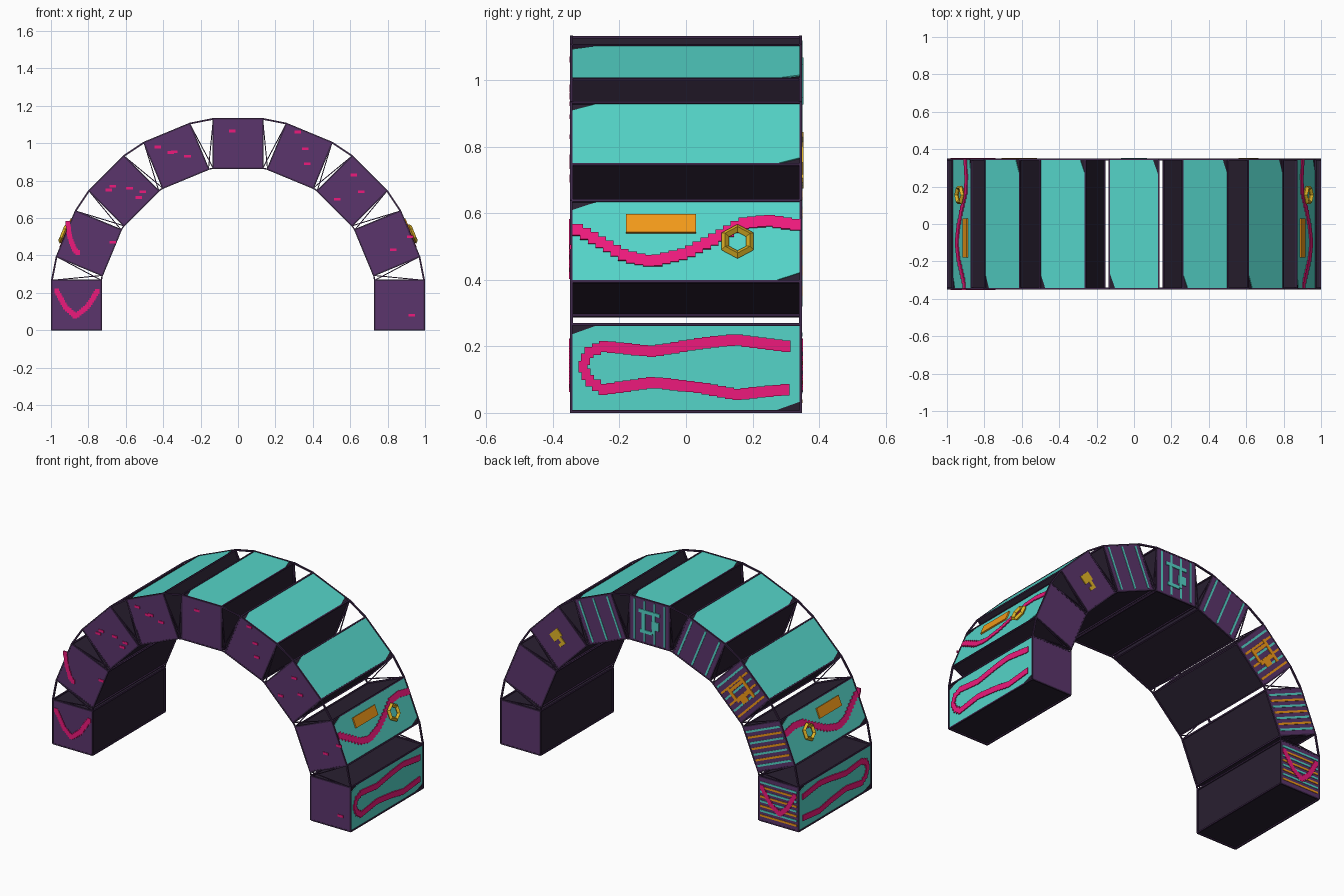
import bpy, bmesh, math
from mathutils import Matrix, Vector

if "Cube" in bpy.data.objects:
    bpy.data.objects.remove(bpy.data.objects["Cube"])

R, ZC, H, L = 0.863, 0.135, 0.132, 0.345   # arch radius, arch centre height, block half width, half depth
COL = {"dark": (0.022, 0.014, 0.03, 1), "purple": (0.105, 0.035, 0.15, 1), "teal": (0.09, 0.66, 0.58, 1),
       "pink": (0.85, 0.01, 0.2, 1), "orange": (0.88, 0.32, 0.01, 1), "gold": (0.75, 0.46, 0.02, 1),
       "edge": (0.045, 0.02, 0.065, 1)}
mats = {}
for n, c in COL.items():
    mats[n] = bpy.data.materials.new(n)
    mats[n].diffuse_color = c
parts = {}
MIRROR = Matrix.Diagonal((-1, 1, 1, 1))


def bm_for(name, col):
    return parts.setdefault(name, (bmesh.new(), col))[0]


def block(i):
    """Local frame of block i: x = outward, y = depth, z = along the arch."""
    a = math.radians(22.5 * i)
    return (Matrix.Translation((R * math.cos(a), 0, ZC + R * math.sin(a)))
            @ Matrix.Rotation(-a, 4, 'Y'))


def box(name, col, m, pos, size):
    bmesh.ops.create_cube(bm_for(name, col), size=1,
                          matrix=m @ Matrix.Translation(pos) @ Matrix.Diagonal((*size, 1)))


def strut(name, col, p, q, w):
    p, q = Vector(p), Vector(q)
    d = q - p
    m = Matrix.Translation((p + q) / 2) @ d.to_track_quat('Z', 'Y').to_matrix().to_4x4()
    box(name, col, m, (0, 0, 0), (w, w, d.length))


def sample(pts, step):
    out, carry = [], 0.0
    for a, b in zip(pts, pts[1:]):
        a, b = Vector(a), Vector(b)
        ln = (b - a).length
        while carry < ln:
            out.append(a.lerp(b, carry / ln))
            carry += step
        carry -= ln
    return out


I = Matrix.Identity(4)

# Nine blocks with end panels, outer panels and edge trim
for i in range(9):
    m = block(i)
    box("arch_blocks", "dark", m, (0, 0, 0), (2 * H - .006, 2 * L, 2 * H - .006))
    for s in (-1, 1):
        box("end_panels", "purple", m, (0, s * L, 0), (2 * H - .004, .006, 2 * H - .004))
        for t in (-1, 1):
            box("edge_trim", "edge", m, (s * H, t * L, 0), (.008, .008, 2 * H))
            box("edge_trim", "edge", m, (0, s * L, t * H), (2 * H, .008, .008))
            box("edge_trim", "edge", m, (s * H, 0, t * H), (.008, 2 * L, .008))
    # outer panel with two clipped corners
    bm = bm_for("outer_panels", "teal")
    y, z = L - .004, H - .005
    outline = [(-y, -z), (y - .07, -z), (y, -z + .025), (y, z), (-y + .07, z), (-y, z - .025)]
    lo = [bm.verts.new(m @ Vector((H - .006, *p))) for p in outline]
    hi = [bm.verts.new(m @ Vector((H + .001, *p))) for p in outline]
    bm.faces.new(hi)
    bm.faces.new(lo[::-1])
    for k in range(6):
        j = (k + 1) % 6
        bm.faces.new((lo[k], lo[j], hi[j], hi[k]))

# Thin links bridging the wedge gaps at both ends
for i in range(8):
    a, b = block(i), block(i + 1)
    for y in (-L, L):
        ao, ai = a @ Vector((H, y, H)), a @ Vector((-H, y, H))
        bo, bi = b @ Vector((H, y, -H)), b @ Vector((-H, y, -H))
        strut("gap_links", "edge", ao, bo, .009)
        strut("gap_links", "edge", ai, bi, .007)
        strut("gap_links", "dark", ao, bi, .005)
        strut("gap_links", "dark", bo, ai, .005)

# Side decoration, mirrored left and right: bead loop, bead wave, bar and ring
loop = [(.3, .2), (.15, .22), (.05, .21), (-.1, .185), (-.25, .2), (-.295, .18), (-.31, .14), (-.295, .1),
        (-.25, .07), (-.1, .092), (.05, .075), (.15, .055), (.3, .07)]
wave = [(-.325, .55), (-.25, .51), (-.18, .47), (-.1, .455), (0, .48), (.1, .53), (.17, .57), (.25, .578), (.33, .565)]
for mir in (I, MIRROR):
    m0, m1 = mir @ block(0), mir @ block(1)
    for y, z in sample(loop, .024):
        box("bead_loops", "pink", m0, (H, y, z - ZC), (.012, .027, .034))
    for y, z in sample(wave, .026):
        box("bead_waves", "pink", m1, (H, y, (z - .517) / .924), (.012, .032, .036))
    box("side_bars", "orange", m1, (H + .002, -.075, .056), (.014, .21, .06))
    bpy.ops.mesh.primitive_torus_add(major_segments=6, minor_segments=4, major_radius=.043, minor_radius=.013)
    ring = bpy.context.object
    ring.name = "side_ring"
    ring.data.transform(m1 @ Matrix.Translation((H + .012, .155, -.005)) @ Matrix.Rotation(math.pi / 2, 4, 'Y'))
    if mir is MIRROR:
        ring.data.flip_normals()
    ring.data.materials.append(mats["gold"])

# Pink strokes on the end faces
vee = [(-.97, .21), (-.92, .12), (-.87, .075), (-.81, .12), (-.75, .21)]
hook = [(-.91, .57), (-.9, .5), (-.875, .43), (-.85, .41)]
for path, ends in ((vee, (-1, 1)), (hook, (-1,))):
    for s in ends:
        for x, z in sample(path, .014):
            box("end_strokes", "pink", I, (x, s * (L + .003), z), (.024, .008, .026))

# Pink flecks on the front
flecks = [(-.43, .98), (-.36, .95), (-.34, .955), (-.27, .93), (-.03, 1.065), (.32, 1.06), (.36, .97),
          (.37, .89), (.62, .83), (.66, .74), (.53, .7), (-.69, .75), (-.67, .77), (-.58, .76),
          (-.51, .74), (-.53, .71), (-.67, .47), (.83, .43), (.93, .08), (.92, .5)]
for x, z in flecks:
    box("front_flecks", "pink", I, (x, -L - .003, z), (.035, .006, .014))

# Radial stripes on the back
stripes = {3: (3, 0), 4: (4, 0), 5: (3, 0), 6: (6, 1), 7: (7, 1), 8: (8, 1)}
for i, (n, alt) in stripes.items():
    for k in range(n):
        orange = alt and k % 2
        box("back_stripes_orange" if orange else "back_stripes_teal", "orange" if orange else "teal", block(i),
            (0, L + .003, -.1 + .2 * k / (n - 1)), (2 * H - .02, .005, .012))

# Small bracket emblems on the back
for i, col, sc in ((4, "teal", 1), (6, "orange", 1)):
    for u, w, su, sw in ((.06, 0, .02, .14), (0, .03, .12, .018), (0, -.04, .12, .018),
                         (-.01, .04, .05, .05), (-.06, -.02, .02, .08)):
        box("back_emblem_" + col, col, block(i), (u, L + .005, w), (su, .006, sw))
for u, w, su, sw in ((.02, 0, .05, .07), (-.025, .01, .05, .022), (-.04, -.01, .018, .03)):
    box("back_emblem_gold", "gold", block(2), (u, L + .005, w), (su, .006, sw))

# Turn every collected part into an object
for name, (bm, col) in parts.items():
    bmesh.ops.recalc_face_normals(bm, faces=bm.faces)
    me = bpy.data.meshes.new(name)
    bm.to_mesh(me)
    bm.free()
    me.materials.append(mats[col])
    bpy.context.collection.objects.link(bpy.data.objects.new(name, me))

for m in bpy.data.materials:
    if m.users and not m.is_grease_pencil:
        m.use_nodes = True
        m.node_tree.nodes["Principled BSDF"].inputs["Base Color"].default_value = m.diffuse_color
